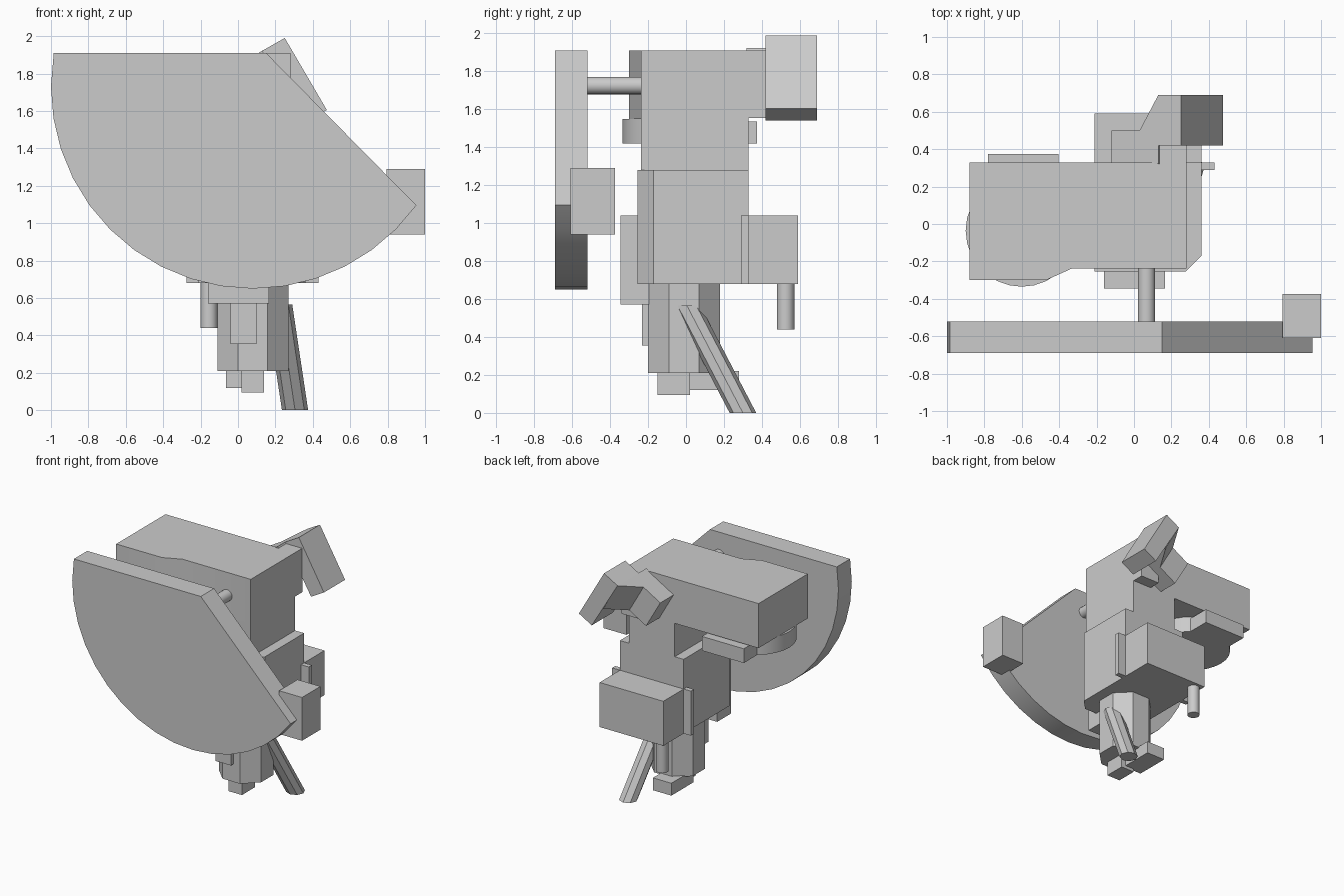
import bpy, bmesh, math
from mathutils import Vector

cube = bpy.data.objects.get("Cube")
if cube:
    bpy.data.objects.remove(cube, do_unlink=True)

grey = bpy.data.materials.new("plain_grey")
grey.use_nodes = True
colour = (0.6, 0.6, 0.6, 1)
grey.diffuse_color = colour
grey.node_tree.nodes["Principled BSDF"].inputs["Base Color"].default_value = colour


def loft(name, start, end):
    """Solid between two matching rings of points."""
    bm = bmesh.new()
    a = [bm.verts.new(p) for p in start]
    b = [bm.verts.new(p) for p in end]
    bm.faces.new(a)
    bm.faces.new(b[::-1])
    n = len(a)
    for i in range(n):
        j = (i + 1) % n
        bm.faces.new((a[i], b[i], b[j], a[j]))
    bmesh.ops.recalc_face_normals(bm, faces=bm.faces)
    mesh = bpy.data.meshes.new(name)
    bm.to_mesh(mesh)
    bm.free()
    mesh.materials.append(grey)
    obj = bpy.data.objects.new(name, mesh)
    bpy.context.collection.objects.link(obj)
    bpy.ops.object.select_all(action='DESELECT')
    obj.select_set(True)
    bpy.context.view_layer.objects.active = obj
    bpy.ops.object.shade_smooth_by_angle(angle=math.radians(30))
    return obj


def upright(name, outline, z0, z1):
    return loft(name, [(x, y, z0) for x, y in outline], [(x, y, z1) for x, y in outline])


def crosswise(name, outline, y0, y1):
    return loft(name, [(x, y0, z) for x, z in outline], [(x, y1, z) for x, z in outline])


def box(name, x0, x1, y0, y1, z0, z1):
    return upright(name, [(x0, y0), (x1, y0), (x1, y1), (x0, y1)], z0, z1)


def ring(cx, cy, r, sides, turn=0.0):
    angles = [(i + turn) * math.tau / sides for i in range(sides)]
    return [(cx + r * math.cos(t), cy + r * math.sin(t)) for t in angles]


# Large shield: a forty-sided disc cut by a flat top and a slanted edge
disc = ring(0.08, 1.73, 1.08, 40)
crosswise("shield", [(0.15, 1.91), (-0.985, 1.91)] + disc[20:37], -0.69, -0.52)
crosswise("shield_axle", ring(0.067, 1.725, 0.046, 20), -0.53, -0.2)
box("shield_block", 0.795, 1.0, -0.61, -0.375, 0.94, 1.29)

# Head with its long side arm
upright("head", [(-0.88, -0.3), (-0.47, -0.3), (-0.33, -0.237), (0.28, -0.237),
                 (0.28, 0.33), (-0.88, 0.33)], 1.55, 1.91)
box("neck", -0.13, 0.28, -0.237, 0.33, 1.28, 1.55)
upright("arm_disc", ring(-0.6, -0.035, 0.3, 28), 1.42, 1.55)
box("arm_rear_block", -0.78, -0.405, 0.02, 0.375, 1.42, 1.535)

# Tilted rear pod and the bracket that carries it
box("pod_support", 0.11, 0.28, 0.33, 0.425, 1.555, 1.91)
crosswise("pod", [(0.25, 1.99), (0.475, 1.605), (0.36, 1.54), (0.13, 1.922)], 0.42, 0.69)
slope = math.tan(math.radians(30))
bracket = [(-0.12, 0.32), (-0.12, 0.5), (0.03, 0.5), (0.13, 0.69), (0.13, 0.32)]
top = [Vector((x, y, 1.922 + (x - 0.13) * slope)) for x, y in bracket]
drop = Vector((0.5, 0, -0.866)) * 0.255
loft("pod_bracket", top, [p + drop for p in top])

# Body with one bevelled front corner
upright("body", [(-0.21, -0.255), (0.275, -0.255), (0.36, -0.17), (0.36, 0.33),
                 (-0.21, 0.33)], 0.68, 1.28)
box("body_front_block", -0.16, 0.165, -0.345, -0.17, 0.57, 1.04)
box("body_rear_block", -0.21, 0.36, 0.32, 0.59, 0.68, 1.04)
box("body_rear_plate", -0.275, 0.43, 0.29, 0.33, 0.68, 1.04)
upright("rear_peg", ring(-0.155, 0.525, 0.046, 20), 0.44, 0.7)

# Octagonal lower column and its small blocks
radius = 0.19 / math.cos(math.pi / 8)
upright("lower_column", ring(0.08, -0.01, radius, 8, 0.5), 0.21, 0.7)
box("column_front_block", -0.04, 0.1, -0.233, -0.15, 0.355, 0.68)
box("foot_front", 0.02, 0.14, -0.15, 0.02, 0.095, 0.22)
box("foot_rear", -0.065, 0.1, 0.0, 0.28, 0.12, 0.22)

# Slanted eight-sided strut with level ends
loft("slanted_strut",
     [(x, y, 0.0) for x, y in ring(0.305, 0.3, 0.07, 8)],
     [(x, y, 0.565) for x, y in ring(0.22, 0.005, 0.07, 8)])
